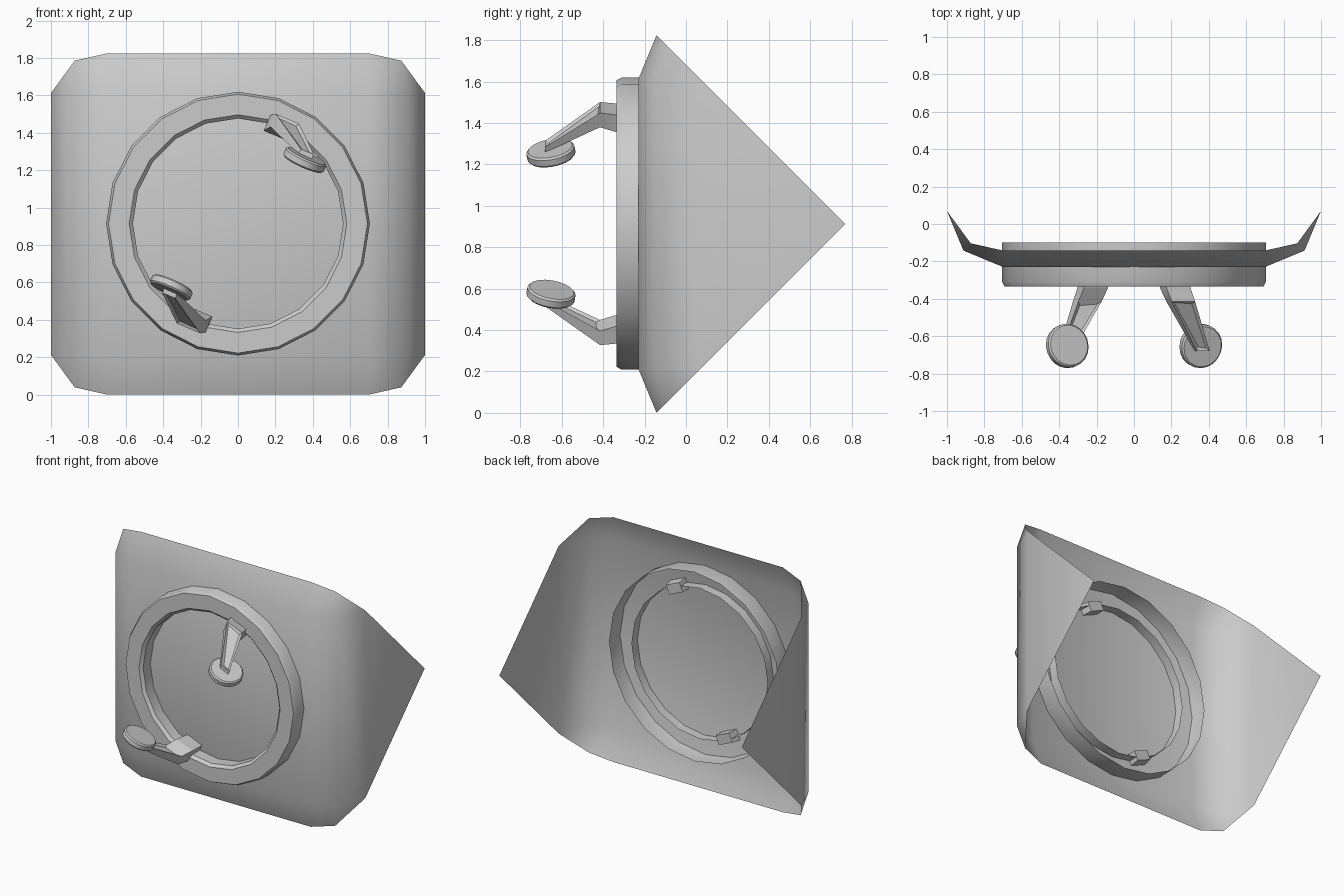
import bpy, bmesh, math
from mathutils import Vector, Matrix

if "Cube" in bpy.data.objects:
    bpy.data.objects.remove(bpy.data.objects["Cube"])

CENTRE = Vector((0, 0.77, 0.912))   # centre of the rounded cube the panel is cut from
RING_Z = 0.914


def finish(bm, name, angle=35):
    bmesh.ops.recalc_face_normals(bm, faces=bm.faces)
    me = bpy.data.meshes.new(name)
    bm.to_mesh(me)
    bm.free()
    ob = bpy.data.objects.new(name, me)
    bpy.context.collection.objects.link(ob)
    bpy.ops.object.select_all(action='DESELECT')
    ob.select_set(True)
    bpy.context.view_layer.objects.active = ob
    bpy.ops.object.shade_smooth_by_angle(angle=math.radians(angle))
    return ob


# Panel: front wedge of a bevelled cube, trimmed by two diagonal planes
bm = bmesh.new()
bmesh.ops.create_cube(bm, size=2)
bmesh.ops.bevel(bm, geom=bm.edges[:], offset=0.3, segments=2, profile=0.5, affect='EDGES')
for s in (1, -1):
    bmesh.ops.bisect_plane(bm, geom=bm.verts[:] + bm.edges[:] + bm.faces[:], dist=1e-4,
                           plane_co=(0, 0, 0), plane_no=(0, 1, s), clear_outer=True)
bmesh.ops.translate(bm, verts=bm.verts, vec=CENTRE)
finish(bm, "panel", 50)

# Ring: 20-sided shell, open at the back
bm = bmesh.new()
profile = [(0.705, -0.10), (0.705, -0.31), (0.692, -0.335),
           (0.582, -0.335), (0.562, -0.315), (0.562, -0.16)]
N = 20
loops = [[bm.verts.new((r * math.sin(2 * math.pi * i / N), y,
                        RING_Z + r * math.cos(2 * math.pi * i / N))) for i in range(N)]
         for r, y in profile]
for a, b in zip(loops, loops[1:]):
    for i in range(N):
        j = (i + 1) % N
        bm.faces.new((a[i], a[j], b[j], b[i]))
finish(bm, "ring")

# Handles: bent arm with recessed faces and a round pad, repeated by a half turn
NORMAL = Vector((0.40, -0.17, 0.89)).normalized()
HALF_TURN = (Matrix.Translation((0, 0, RING_Z)) @ Matrix.Rotation(math.pi, 4, 'Y')
             @ Matrix.Translation((0, 0, -RING_Z)))
SECTIONS = [((0.205, -0.155, 1.42), 0.12, 0.07), ((0.22, -0.34, 1.425), 0.14, 0.09),
            ((0.25, -0.415, 1.44), 0.135, 0.075), ((0.365, -0.68, 1.285), 0.075, 0.03)]


def arm(name, matrix):
    bm = bmesh.new()
    w = Vector((0.92, 0, -0.39)).normalized()
    h = Vector((0.39, 0, 0.92)).normalized()
    rings = []
    for c, wide, high in SECTIONS:
        rings.append([bm.verts.new(Vector(c) + w * (wide * a / 2) + h * (high * b / 2))
                      for a, b in ((-1, -1), (1, -1), (1, 1), (-1, 1))])
    recess = []
    for k in range(len(rings) - 1):
        a, b = rings[k], rings[k + 1]
        for i in range(4):
            j = (i + 1) % 4
            f = bm.faces.new((a[i], a[j], b[j], b[i]))
            if k == 2 and i in (0, 2):
                recess.append(f)
    bm.faces.new(rings[0][::-1])
    bm.faces.new(rings[-1])
    bmesh.ops.recalc_face_normals(bm, faces=bm.faces)
    bmesh.ops.inset_individual(bm, faces=recess, thickness=0.022, depth=-0.012)
    bm.transform(matrix)
    finish(bm, name, 20)


def pad(name, matrix):
    bm = bmesh.new()
    bmesh.ops.create_cone(bm, cap_ends=True, segments=20, radius1=0.118, radius2=0.118, depth=0.05)
    rims = [e for e in bm.edges if abs(e.verts[0].co.z - e.verts[1].co.z) < 1e-5]
    bmesh.ops.bevel(bm, geom=rims, offset=0.009, segments=1, affect='EDGES')
    turn = Vector((0, 0, 1)).rotation_difference(NORMAL).to_matrix().to_4x4()
    bm.transform(matrix @ Matrix.Translation((0.357, -0.652, 1.255)) @ turn)
    finish(bm, name)


for label, m in (("upper", Matrix.Identity(4)), ("lower", HALF_TURN)):
    arm(label + "_handle_arm", m)
    pad(label + "_handle_pad", m)
